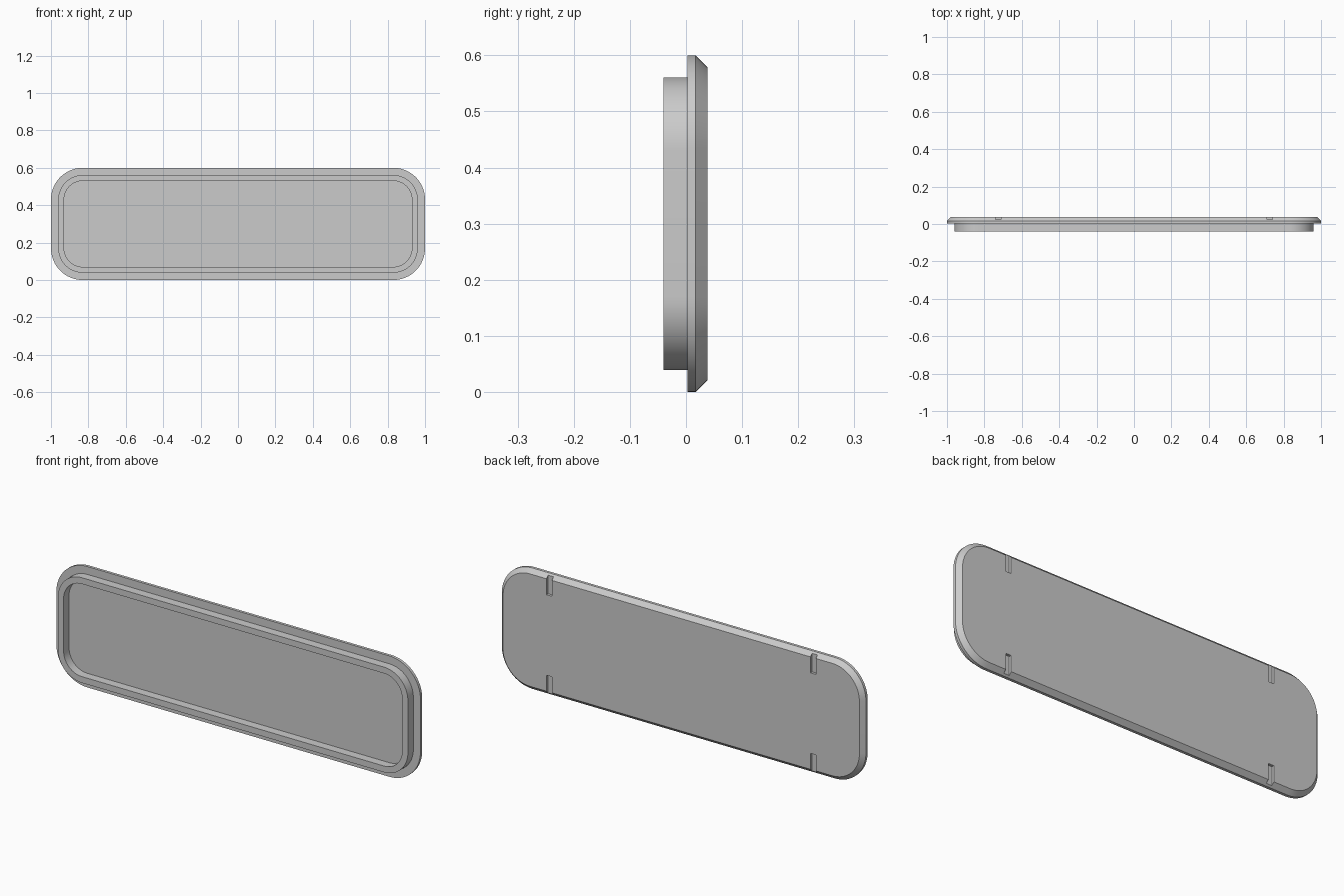
import bpy, bmesh, math

cube = bpy.data.objects.get("Cube")
if cube:
    bpy.data.objects.remove(cube, do_unlink=True)

W, H, R = 1.0, 0.3, 0.17      # half width, half height, corner radius
SEGMENTS = 16                 # per rounded corner

grey = bpy.data.materials.new("light grey")
grey.use_nodes = True
colour = (0.6, 0.6, 0.6, 1)
grey.diffuse_color = colour
grey.node_tree.nodes["Principled BSDF"].inputs["Base Color"].default_value = colour


def make_object(name, bm):
    bmesh.ops.recalc_face_normals(bm, faces=bm.faces)
    mesh = bpy.data.meshes.new(name)
    bm.to_mesh(mesh)
    bm.free()
    mesh.materials.append(grey)
    obj = bpy.data.objects.new(name, mesh)
    bpy.context.collection.objects.link(obj)
    return obj


def rounded_ring(bm, inset, y):
    """Rounded rectangle facing y, concentric with the outer edge."""
    ring = []
    for quarter, (sx, sz) in enumerate(((1, 1), (-1, 1), (-1, -1), (1, -1))):
        for i in range(SEGMENTS + 1):
            a = math.pi / 2 * (quarter + i / SEGMENTS)
            x = sx * (W - R) + (R - inset) * math.cos(a)
            z = H + sz * (H - R) + (R - inset) * math.sin(a)
            ring.append(bm.verts.new((x, y, z)))
    return ring


# Lid: (inset, y) steps from the recess floor, over the rim, to the back
profile = [(0.07, 0.003), (0.07, -0.04), (0.039, -0.04), (0.039, 0.003),
           (0, 0.003), (0, 0.017), (0.021, 0.038)]
bm = bmesh.new()
rings = [rounded_ring(bm, *step) for step in profile]
for a, b in zip(rings, rings[1:]):
    for i in range(len(a)):
        j = (i + 1) % len(a)
        bm.faces.new((a[i], a[j], b[j], b[i]))
bm.faces.new(rings[0])
bm.faces.new(rings[-1])
lid = make_object("lid", bm)

bpy.ops.object.select_all(action="DESELECT")
lid.select_set(True)
bpy.context.view_layer.objects.active = lid
bpy.ops.object.shade_smooth_by_angle(angle=math.radians(30))

# Four shallow notches in the back, open at the top and bottom bevels
bm = bmesh.new()
for x in (-0.725, 0.725):
    for side in (-1, 1):
        box = bmesh.ops.create_cube(bm, size=1)["verts"]
        bmesh.ops.scale(bm, vec=(0.03, 0.04, 0.12), verts=box)
        bmesh.ops.translate(bm, vec=(x, 0.045, H + side * 0.26), verts=box)
cutter = make_object("notch_cutter", bm)
cutter.hide_render = True
cutter.hide_set(True)

cut = lid.modifiers.new("notches", "BOOLEAN")
cut.operation = "DIFFERENCE"
cut.solver = "EXACT"
cut.object = cutter
